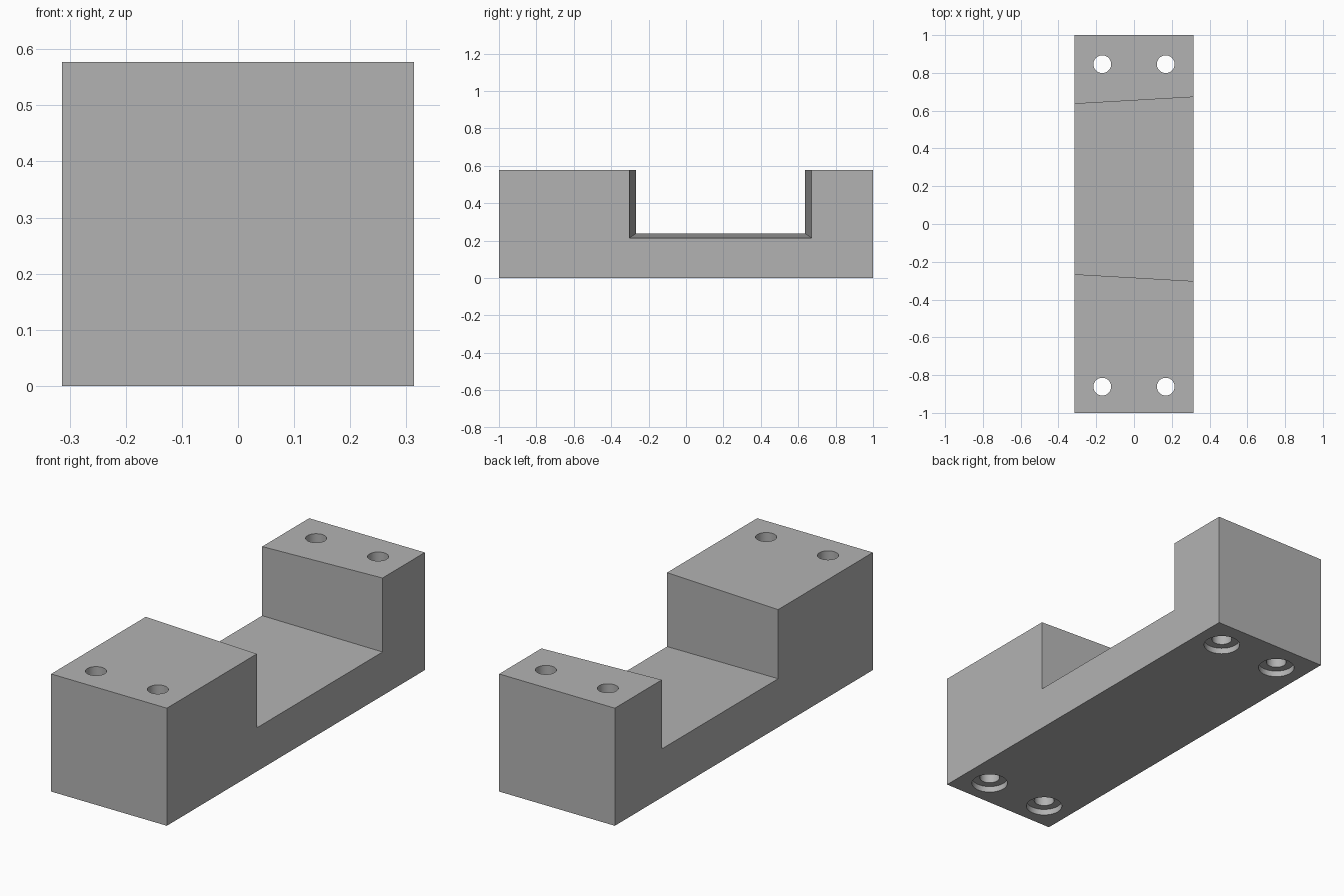
import bpy
import bmesh

cube = bpy.data.objects.get("Cube")
if cube:
    bpy.data.objects.remove(cube, do_unlink=True)

HALF_W, HALF_L, HEIGHT = 0.314, 1.0, 0.577
HOLE_R, BORE_R, BORE_DEPTH = 0.047, 0.084, 0.03

grey = bpy.data.materials.new("plain grey")
grey.use_nodes = True
colour = (0.45, 0.45, 0.45, 1)
grey.diffuse_color = colour
grey.node_tree.nodes["Principled BSDF"].inputs["Base Color"].default_value = colour


def side_profile(back, front, floor):
    """Outline of one side: a long block with a notch in its top."""
    return [(-HALF_L, 0), (HALF_L, 0), (HALF_L, HEIGHT), (back, HEIGHT),
            (back, floor), (front, floor), (front, HEIGHT), (-HALF_L, HEIGHT)]


def cutter(name, x, y, radius, bottom, top):
    bpy.ops.mesh.primitive_cylinder_add(vertices=48, radius=radius, depth=top - bottom,
                                        location=(x, y, (bottom + top) / 2))
    obj = bpy.context.object
    obj.name = name
    obj.data.materials.append(grey)
    obj.hide_render = True
    obj.hide_set(True)
    return obj


# Notched block, lofted between two side outlines so the notch flares towards +x
bm = bmesh.new()
right = [bm.verts.new((-HALF_W, y, z)) for y, z in side_profile(0.636, -0.266, 0.238)]
left = [bm.verts.new((HALF_W, y, z)) for y, z in side_profile(0.672, -0.302, 0.214)]
bm.faces.new(right)
bm.faces.new(left)
for i in range(len(right)):
    j = (i + 1) % len(right)
    bm.faces.new((right[i], right[j], left[j], left[i]))
bmesh.ops.recalc_face_normals(bm, faces=bm.faces)
mesh = bpy.data.meshes.new("mounting_block")
bm.to_mesh(mesh)
bm.free()
block = bpy.data.objects.new("mounting_block", mesh)
mesh.materials.append(grey)
bpy.context.collection.objects.link(block)

# Four through holes, each with a shallow counterbore underneath
cutters = []
for end, y in (("front", -0.861), ("back", 0.846)):
    for side, x in (("right", -0.168), ("left", 0.168)):
        cutters.append(cutter(f"{end}_{side}_hole_cutter", x, y, HOLE_R, -0.1, HEIGHT + 0.1))
        cutters.append(cutter(f"{end}_{side}_counterbore_cutter", x, y, BORE_R, -0.1, BORE_DEPTH))
for obj in cutters:
    cut = block.modifiers.new(obj.name, "BOOLEAN")
    cut.operation = "DIFFERENCE"
    cut.solver = "EXACT"
    cut.object = obj

# Apply the cuts and smooth only the hole walls
bpy.ops.object.select_all(action="DESELECT")
block.select_set(True)
bpy.context.view_layer.objects.active = block
for modifier in list(block.modifiers):
    bpy.ops.object.modifier_apply(modifier=modifier.name)
bpy.ops.object.shade_smooth_by_angle()
for obj in cutters:
    bpy.data.objects.remove(obj, do_unlink=True)
